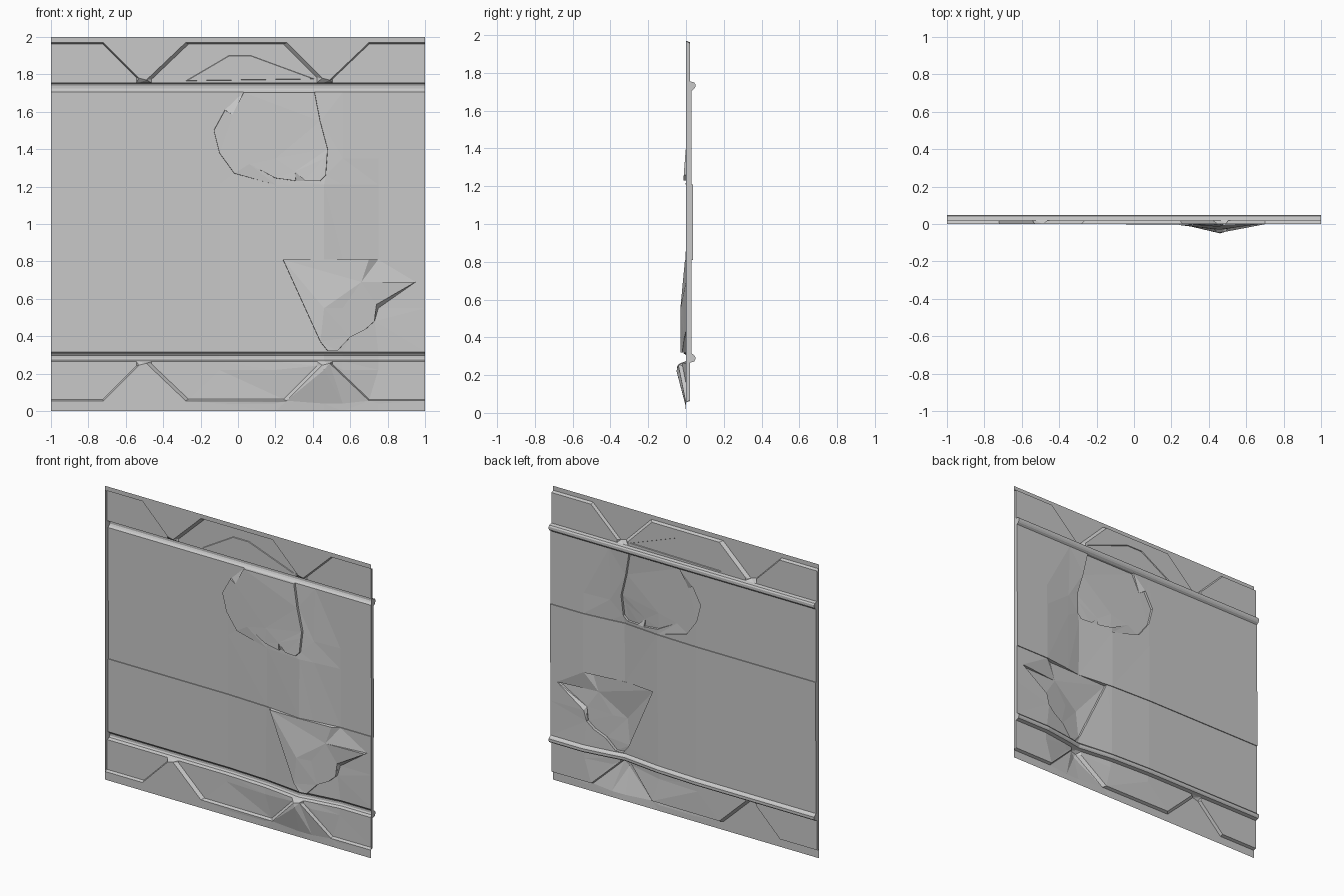
import bpy
from mathutils import Vector
from mathutils.geometry import delaunay_2d_cdt, intersect_point_line

if "Cube" in bpy.data.objects:
    bpy.data.objects.remove(bpy.data.objects["Cube"])

metal = bpy.data.materials.new("grey_metal")
metal.diffuse_color = (0.58, 0.58, 0.58, 1)
metal.use_nodes = True
metal.node_tree.nodes["Principled BSDF"].inputs["Base Color"].default_value = metal.diffuse_color

XS = [-1, -0.4, -0.1, 0.2, 0.46, 0.56, 0.75, 1]   # dent break lines
RECESS, PLATE, MID = 0.02, 0.03, 0.036            # sheet depths


def lerp(table, t):
    for (a, va), (b, vb) in zip(table, table[1:]):
        if t <= b:
            return va + (vb - va) * max(0, t - a) / (b - a)
    return table[-1][1]


def dent(x, z):
    """Forward buckle with its ridge near x = 0.46."""
    side = lerp([(-0.1, 0), (0.2, 0.3), (0.46, 1), (0.56, 0.6), (0.75, 0)], x)
    amount = lerp([(0.03, 0), (0.22, 0.05), (0.31, 0.042), (0.81, 0.038),
                   (1.21, 0.032), (1.35, 0.02), (1.7, 0)], z)
    return -side * amount


def add_object(name, verts, faces):
    mesh = bpy.data.meshes.new(name)
    mesh.from_pydata(verts, [], faces)
    mesh.materials.append(metal)
    ob = bpy.data.objects.new(name, mesh)
    bpy.context.collection.objects.link(ob)
    return ob


def inside(p, loop):
    hit = False
    for a, b in zip(loop, loop[1:] + loop[:1]):
        va, vb = Vector(a), Vector(b)
        q, f = intersect_point_line(p, va, vb)
        q = va + (vb - va) * min(1, max(0, f))
        if (p - Vector((q[0], q[1]))).length < 2e-4:
            return True
        if (a[1] > p.y) != (b[1] > p.y):
            if p.x < a[0] + (p.y - a[1]) / (b[1] - a[1]) * (b[0] - a[0]):
                hit = not hit
    return hit


def shrink(loop, k, rail_z=None):
    """Inner copy of a loop; points on the panel border stay on it."""
    cx = sum(p[0] for p in loop) / len(loop)
    cz = sum(p[1] for p in loop) / len(loop)
    return [(x if abs(x) == 1 else cx + (x - cx) * k,
             z if z == rail_z else cz + (z - cz) * k) for x, z in loop]


def sheet(name, z0, z1, zs, base, regions, rail_z=None):
    """Sheet with pressed regions, each (loop, shrink factor, depth)."""
    pts, edges, inner = [], [], []

    def add_loop(loop):
        n = len(pts)
        pts.extend(Vector(p) for p in loop)
        edges.extend((n + i, n + (i + 1) % len(loop)) for i in range(len(loop)))

    add_loop([(-1, z0), (1, z0), (1, z1), (-1, z1)])
    for loop, k, depth in regions:
        small = shrink(loop, k, rail_z)
        add_loop(loop)
        add_loop(small)
        inner.append((small, depth))
    pts += [Vector((x, z)) for x in XS for z in [z0, *zs, z1]]
    out, _, faces, *_ = delaunay_2d_cdt(pts, edges, [], 0, 1e-5)
    verts = []
    for p in out:
        y = base + sum(d for loop, d in inner if inside(p, loop))
        if rail_z is not None and abs(p.y - rail_z) < 1e-4:
            y = RECESS
        verts.append((p.x, y + dent(p.x, p.y), p.y))
    add_object(name, verts, faces)


def ribbon(name, profile):
    """Profile of (y, z) points carried across the full width."""
    verts = [(x, y + dent(x, z), z) for x in XS for y, z in profile]
    n = len(profile)
    faces = [(i * n + j, i * n + j + 1, (i + 1) * n + j + 1, (i + 1) * n + j)
             for i in range(len(XS) - 1) for j in range(n - 1)]
    add_object(name, verts, faces)


# Trapezoid recesses of the edge strips
TRAPS = [
    [(-1, 1.97), (-0.72, 1.97), (-0.53, 1.78), (-0.53, 1.755), (-1, 1.755)],
    [(-0.49, 1.755), (-0.49, 1.77), (-0.28, 1.97), (0.26, 1.97),
     (0.45, 1.78), (0.45, 1.755)],
    [(0.49, 1.755), (0.49, 1.77), (0.7, 1.97), (1, 1.97), (1, 1.755)],
]
top = [(t, 0.94, RECESS) for t in TRAPS]
bottom = [([(x, 0.265 if z == 1.755 else 2.025 - z) for x, z in t], 0.94, RECESS)
          for t in TRAPS]
# Shallow crease in the upper middle recess
crease = [(-0.28, 1.765), (-0.05, 1.9), (0.07, 1.9), (0.41, 1.775)]
sheet("top_strip", 1.755, 2, [1.87], 0, top + [(crease, 0.97, -0.005)], 1.755)
sheet("bottom_strip", 0, 0.265, [0.04, 0.22], 0, bottom, 0.265)

# Torn patches pushed forward
upper_tear = [(0.03, 1.705), (-0.03, 1.585), (-0.07, 1.61), (-0.13, 1.5),
              (-0.1, 1.38), (-0.02, 1.27), (0.06, 1.32), (0.2, 1.245),
              (0.31, 1.23), (0.305, 1.28), (0.36, 1.23), (0.44, 1.23),
              (0.47, 1.26), (0.48, 1.4), (0.44, 1.55), (0.41, 1.705)]
lower_tear = [(0.24, 0.81), (0.7, 0.81), (0.66, 0.69), (0.95, 0.69),
              (0.74, 0.57), (0.73, 0.48), (0.68, 0.435), (0.6, 0.395),
              (0.53, 0.32), (0.48, 0.32), (0.44, 0.37)]

# Three middle plates
sheet("upper_plate", 1.21, 1.705, [1.35], PLATE, [(upper_tear, 0.996, -0.015)])
sheet("middle_plate", 0.81, 1.21, [], MID, [])
sheet("lower_plate", 0.315, 0.81, [0.55], PLATE, [(lower_tear, 0.996, -0.02)])
for name, z in (("upper_ledge", 1.21), ("lower_ledge", 0.81)):
    ribbon(name, [(PLATE, z), (MID, z)])

# Rounded grooves between plates and strips
upper_rail = [(RECESS, 1.755), (0.043, 1.75), (0.049, 1.74), (0.049, 1.725),
              (0.043, 1.715), (PLATE, 1.705)]
lower_rail = [(PLATE, 0.315), (0.043, 0.305), (0.049, 0.297), (0.049, 0.282),
              (0.043, 0.272), (RECESS, 0.265)]
ribbon("upper_rail", upper_rail)
ribbon("lower_rail", lower_rail)

# Side walls closing the sheet depth
depth = [(0, 1.97), (RECESS, 1.957), *upper_rail, (PLATE, 1.21), (MID, 1.21),
         (MID, 0.81), (PLATE, 0.81), *lower_rail, (RECESS, 0.067), (0, 0.055)]
for name, x in (("left_wall", -1), ("right_wall", 1)):
    verts = [(x, y, z) for d, z in depth for y in (0, d)]
    faces = [(2 * i, 2 * i + 1, 2 * i + 3, 2 * i + 2) for i in range(len(depth) - 1)]
    add_object(name, verts, faces)
